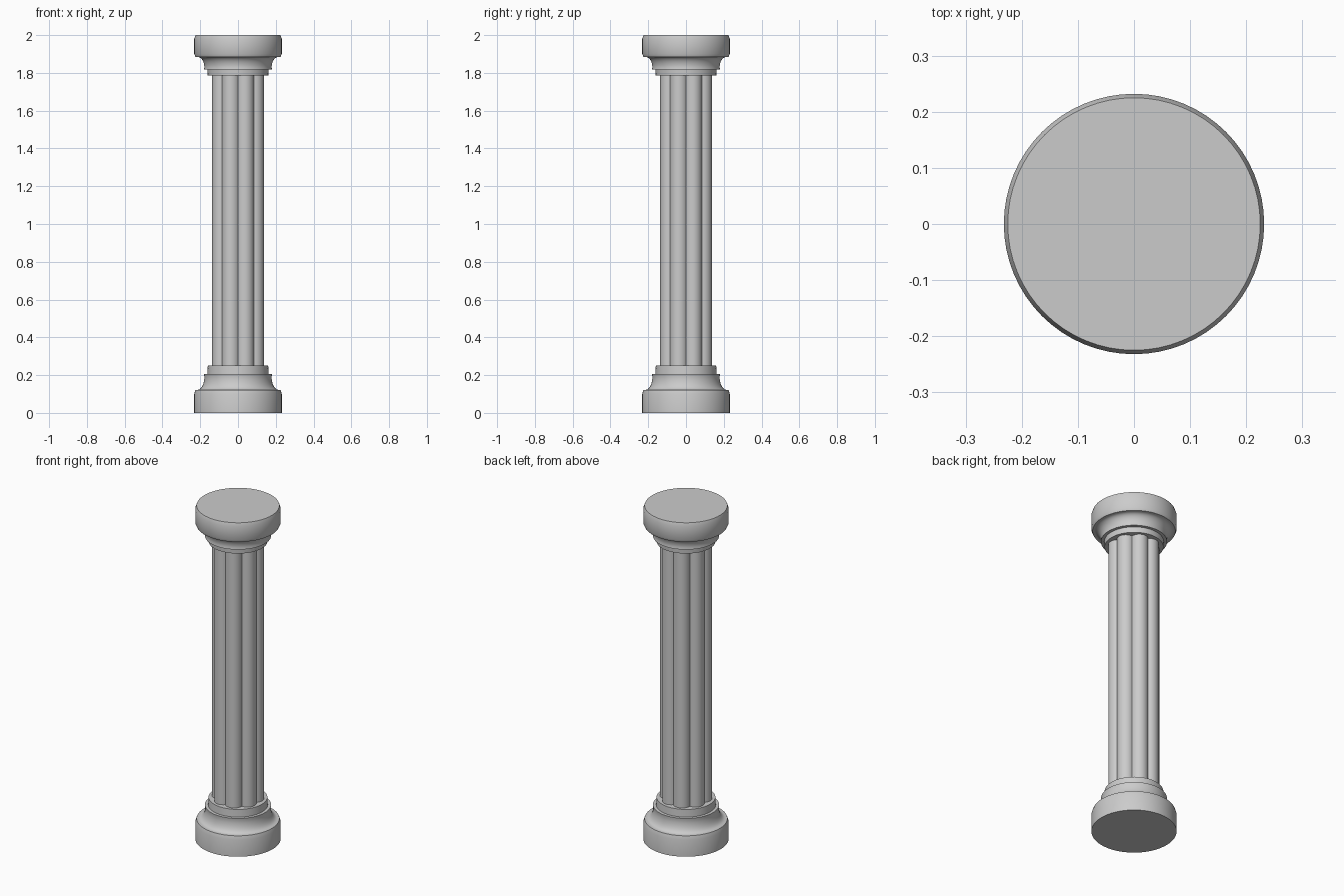
import bpy
import math

if "Cube" in bpy.data.objects:
    bpy.data.objects.remove(bpy.data.objects["Cube"], do_unlink=True)

stone = bpy.data.materials.new("grey stone")
stone.use_nodes = True
grey = (0.6, 0.6, 0.6, 1)
stone.diffuse_color = grey
stone.node_tree.nodes["Principled BSDF"].inputs["Base Color"].default_value = grey


def loft(name, rings, sharp_angle):
    """Skin a stack of equal rings and cap both ends."""
    n = len(rings[0])
    verts = [p for ring in rings for p in ring]
    faces = [(k * n + i, k * n + (i + 1) % n, (k + 1) * n + (i + 1) % n, (k + 1) * n + i)
             for k in range(len(rings) - 1) for i in range(n)]
    faces.append(tuple(reversed(range(n))))
    faces.append(tuple(range(len(verts) - n, len(verts))))
    mesh = bpy.data.meshes.new(name)
    mesh.from_pydata(verts, [], faces)
    mesh.materials.append(stone)
    obj = bpy.data.objects.new(name, mesh)
    bpy.context.collection.objects.link(obj)
    bpy.ops.object.select_all(action='DESELECT')
    obj.select_set(True)
    bpy.context.view_layer.objects.active = obj
    bpy.ops.object.shade_smooth_by_angle(angle=math.radians(sharp_angle))
    return obj


def turned(name, profile, sides=64):
    """Revolve a list of (radius, height) around the z axis."""
    angles = [math.tau * i / sides for i in range(sides)]
    loft(name, [[(r * math.cos(a), r * math.sin(a), z) for a in angles]
                for r, z in profile], 25)


def cove(r0, z0, r1, z1, steps=8):
    """Concave quarter curve: level at the wide end, upright at the narrow end."""
    quarter = [math.pi / 2 * i / steps for i in range(steps + 1)]
    return [(r1 + (r0 - r1) * (1 - math.sin(t)), z0 + (z1 - z0) * (1 - math.cos(t)))
            for t in quarter]


# Base: drum, cove moulding and collar
turned("base", [(0.232, 0), (0.232, 0.10), (0.225, 0.122)]
       + cove(0.215, 0.122, 0.178, 0.19)
       + [(0.18, 0.205), (0.162, 0.205), (0.16, 0.25)])

# Capital: collar, cove moulding and drum with softened rims
turned("capital", [(0.16, 1.785), (0.162, 1.818), (0.18, 1.818)]
       + cove(0.215, 1.885, 0.178, 1.83)[::-1]
       + [(0.225, 1.885), (0.232, 1.90), (0.232, 1.98), (0.225, 2.0)])

# Shaft: eight rounded reeds meeting in sharp valleys
lobes, steps = 8, 12
centre, radius = 0.0955, 0.0485
half = math.pi / lobes
spread = half + math.acos(min(1, centre * math.sin(half) / radius))
spread = math.pi / 2 + half - math.acos(centre * math.sin(half) / radius)
outline = []
for k in range(lobes):
    axis = (2 * k + 1) * half
    for i in range(steps):
        a = axis + spread * (2 * i / steps - 1)
        outline.append((centre * math.cos(axis) + radius * math.cos(a),
                        centre * math.sin(axis) + radius * math.sin(a)))
loft("fluted_shaft", [[(x, y, z) for x, y in outline] for z in (0.24, 1.79)], 30)
